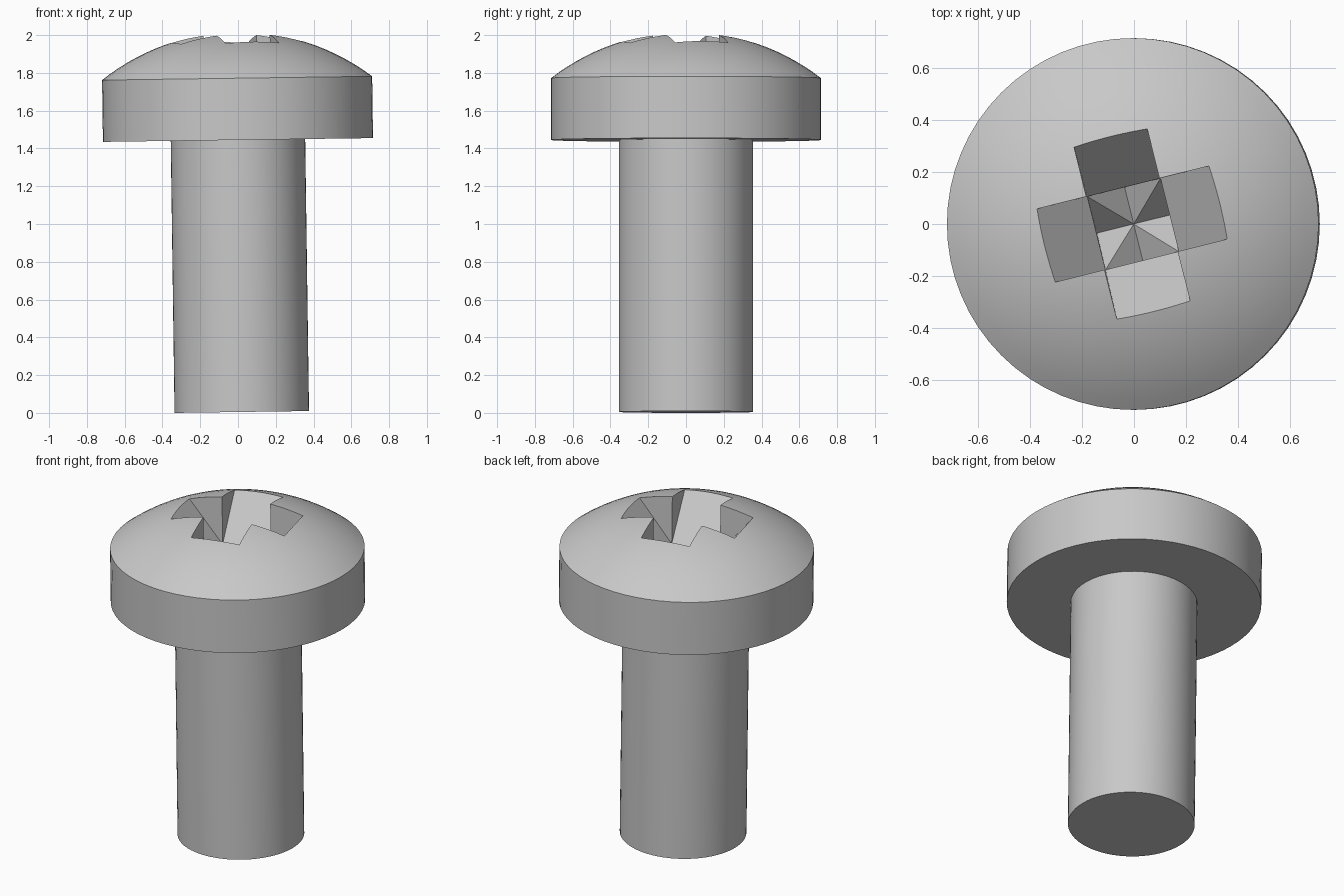
import bpy
import bmesh
import math
from mathutils import Matrix

cube = bpy.data.objects.get("Cube")
if cube:
    bpy.data.objects.remove(cube)

SEGMENTS = 64
SHAFT_R, HEAD_R = 0.356, 0.715
HEAD_BOTTOM, RIM, APEX = 1.44, 1.767, 2.012
RECESS_DEPTH_Z, RECESS_SLOPE, HALF_SLOT = 1.515, 1.28, 0.145
RECESS_TURN = math.radians(14)

# The whole part leans slightly to one side
LEAN = Matrix.Translation((0.02, 0, 0.005)) @ Matrix.Rotation(-0.014, 4, "Y")

steel = bpy.data.materials.new("grey_steel")
steel.use_nodes = True
GREY = (0.58, 0.58, 0.58, 1)
steel.diffuse_color = GREY
steel.node_tree.nodes["Principled BSDF"].inputs["Base Color"].default_value = GREY


def make_object(name, bm):
    bmesh.ops.recalc_face_normals(bm, faces=bm.faces)
    mesh = bpy.data.meshes.new(name)
    bm.to_mesh(mesh)
    bm.free()
    mesh.materials.append(steel)
    obj = bpy.data.objects.new(name, mesh)
    bpy.context.scene.collection.objects.link(obj)
    return obj


def activate(obj):
    bpy.ops.object.select_all(action="DESELECT")
    obj.select_set(True)
    bpy.context.view_layer.objects.active = obj


def lathe(name, profile):
    """Spin an (r, z) profile; ends that leave the axis get flat caps."""
    bm = bmesh.new()
    verts = [bm.verts.new((r, 0, z)) for r, z in profile]
    edges = [bm.edges.new(pair) for pair in zip(verts, verts[1:])]
    bmesh.ops.spin(bm, geom=verts + edges, cent=(0, 0, 0), axis=(0, 0, 1),
                   angle=math.tau, steps=SEGMENTS, use_duplicate=False)
    bmesh.ops.remove_doubles(bm, verts=bm.verts, dist=1e-5)
    rims = [e for e in bm.edges if e.is_boundary]
    if rims:
        bmesh.ops.holes_fill(bm, edges=rims, sides=0)
    return make_object(name, bm)


def wedge(name, angle):
    """V-shaped slot cutter, pointed at the bottom."""
    bm = bmesh.new()
    top = APEX + 0.1
    half = (top - RECESS_DEPTH_Z) / RECESS_SLOPE
    section = [(-half, top), (0, RECESS_DEPTH_Z), (half, top)]
    face = bm.faces.new([bm.verts.new((x, -HALF_SLOT, z)) for x, z in section])
    moved = bmesh.ops.extrude_face_region(bm, geom=[face])["geom"]
    bmesh.ops.translate(bm, vec=(0, 2 * HALF_SLOT, 0),
                        verts=[g for g in moved if isinstance(g, bmesh.types.BMVert)])
    bmesh.ops.rotate(bm, verts=bm.verts, matrix=Matrix.Rotation(angle, 3, "Z"))
    obj = make_object(name, bm)
    obj.hide_render = True
    return obj


# Shaft
shaft = lathe("shaft", [(SHAFT_R, 0), (SHAFT_R, HEAD_BOTTOM + 0.01)])

# Domed head
rise = APEX - RIM
dome_r = (HEAD_R ** 2 + rise ** 2) / (2 * rise)
spread = math.asin(HEAD_R / dome_r)
arc = [(dome_r * math.sin(spread * t / 14),
        APEX - dome_r * (1 - math.cos(spread * t / 14))) for t in range(14, -1, -1)]
head = lathe("domed_head", [(HEAD_R, HEAD_BOTTOM)] + arc)

# Cross recess from two crossing wedges
for i in range(2):
    cutter = wedge("slot_cutter", RECESS_TURN + i * math.pi / 2)
    cut = head.modifiers.new("cross_recess", "BOOLEAN")
    cut.operation = "DIFFERENCE"
    cut.solver = "EXACT"
    cut.object = cutter
    activate(head)
    bpy.ops.object.modifier_apply(modifier=cut.name)
    bpy.data.objects.remove(cutter)

# Smooth round surfaces, crisp edges
for part in (shaft, head):
    activate(part)
    bpy.ops.object.shade_smooth_by_angle(angle=math.radians(30))
    part.matrix_world = LEAN
